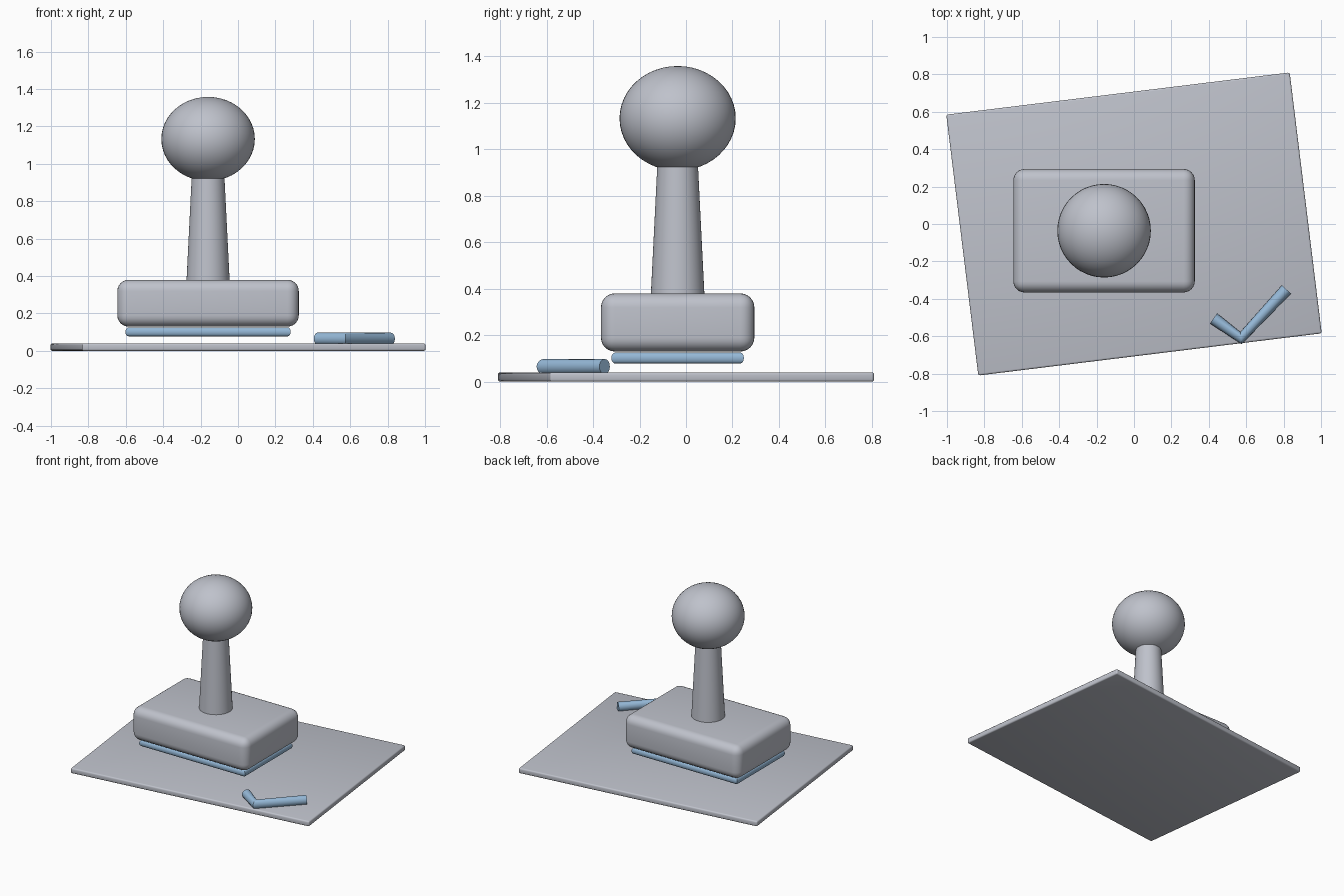
import bpy
import math

if "Cube" in bpy.data.objects:
    bpy.data.objects.remove(bpy.data.objects["Cube"], do_unlink=True)


def make_material(name, rgb):
    mat = bpy.data.materials.new(name)
    mat.use_nodes = True
    mat.diffuse_color = (*rgb, 1)
    mat.node_tree.nodes["Principled BSDF"].inputs["Base Color"].default_value = (*rgb, 1)
    return mat


GREY = make_material("light grey", (0.52, 0.54, 0.60))
BLUE = make_material("ink blue", (0.30, 0.48, 0.68))
CX, CY = -0.16, -0.036  # stamp axis


def finish(name, mat):
    obj = bpy.context.object
    obj.name = name
    obj.data.materials.append(mat)
    bpy.ops.object.shade_smooth_by_angle(angle=math.radians(40))
    return obj


def rounded_box(name, size, location, radius, segments, turn=0):
    bpy.ops.mesh.primitive_cube_add(size=1, location=location, rotation=(0, 0, turn))
    bpy.context.object.scale = size
    bpy.ops.object.transform_apply(location=False, rotation=False, scale=True)
    bevel = bpy.context.object.modifiers.new("rounding", 'BEVEL')
    bevel.width, bevel.segments = radius, segments
    bpy.ops.object.modifier_apply(modifier="rounding")
    return finish(name, GREY)


def tube(name, points, radius, closed):
    # Mitred round tube swept along a flat path
    curve = bpy.data.curves.new(name, 'CURVE')
    curve.dimensions = '3D'
    curve.bevel_depth, curve.bevel_resolution = radius, 6
    curve.use_fill_caps = True
    path = curve.splines.new('POLY')
    path.points.add(len(points) - 1)
    for p, co in zip(path.points, points):
        p.co = (*co, 1)
    path.use_cyclic_u = closed
    obj = bpy.data.objects.new(name, curve)
    bpy.context.collection.objects.link(obj)
    bpy.ops.object.select_all(action='DESELECT')
    obj.select_set(True)
    bpy.context.view_layer.objects.active = obj
    bpy.ops.object.convert(target='MESH')
    return finish(name, BLUE)


# Paper sheet, slightly turned
rounded_box("paper_sheet", (1.85, 1.405, 0.04), (0, 0, 0.02), 0.01, 3, math.radians(7))

# Stamp block
rounded_box("stamp_block", (0.97, 0.66, 0.25), (CX, CY, 0.255), 0.06, 6)

# Handle shaft
bpy.ops.mesh.primitive_cone_add(vertices=48, radius1=0.116, radius2=0.084,
                                depth=0.64, location=(CX, CY, 0.68))
finish("handle_shaft", GREY)

# Handle knob, a little flattened
bpy.ops.mesh.primitive_uv_sphere_add(segments=48, ring_count=24, radius=0.25,
                                     location=(CX, CY, 1.133))
bpy.context.object.scale.z = 0.9
bpy.ops.object.transform_apply(location=False, rotation=False, scale=True)
finish("handle_knob", GREY)

# Inked rectangle under the block
hx, hy = 0.425, 0.268
corners = [(CX + sx * hx, CY + sy * hy, 0.102)
           for sx, sy in ((-1, -1), (1, -1), (1, 1), (-1, 1))]
tube("ink_frame", corners, 0.024, True)

# Printed tick on the paper
tube("tick_mark", [(0.425, -0.505, 0.065), (0.572, -0.61, 0.065), (0.815, -0.35, 0.065)],
     0.033, False)
